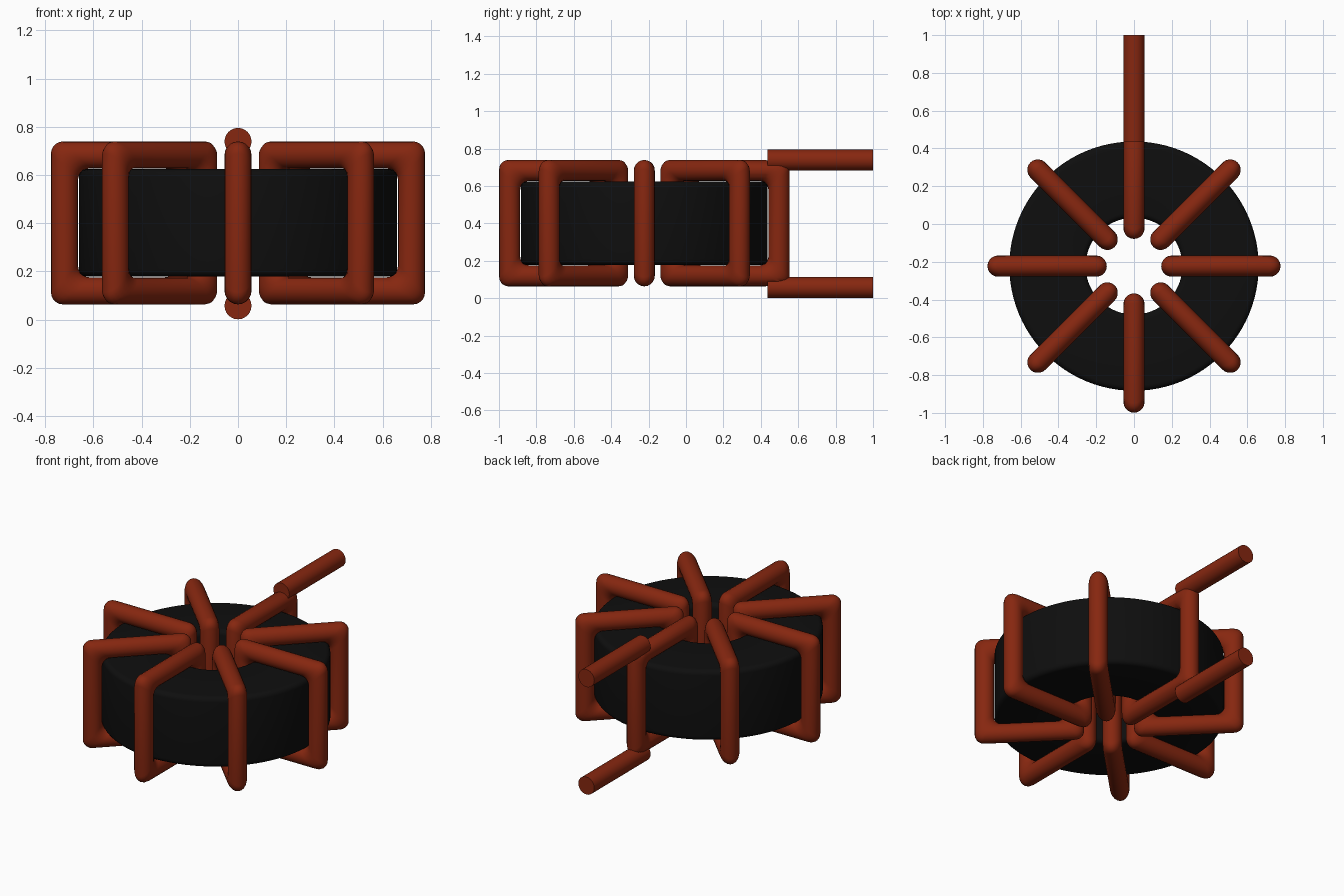
import bpy, bmesh
from math import sin, cos, pi
from mathutils import Matrix, Vector

cube = bpy.data.objects.get("Cube")
if cube:
    bpy.data.objects.remove(cube, do_unlink=True)

CENTRE_Y = -0.223
MID_Z = 0.401
WIRE = 0.056


def material(name, rgb):
    mat = bpy.data.materials.new(name)
    mat.use_nodes = True
    mat.diffuse_color = (*rgb, 1)
    mat.node_tree.nodes["Principled BSDF"].inputs["Base Color"].default_value = (*rgb, 1)
    return mat


copper = material("copper red", (0.24, 0.02, 0.005))
black = material("ferrite black", (0.0045, 0.0045, 0.0045))


def finish(name, bm, mat, matrix):
    bmesh.ops.recalc_face_normals(bm, faces=bm.faces[:])
    mesh = bpy.data.meshes.new(name)
    bm.to_mesh(mesh)
    bm.free()
    mesh.materials.append(mat)
    obj = bpy.data.objects.new(name, mesh)
    bpy.context.collection.objects.link(obj)
    obj.matrix_world = matrix
    bpy.ops.object.select_all(action="DESELECT")
    obj.select_set(True)
    bpy.context.view_layer.objects.active = obj
    bpy.ops.object.shade_smooth_by_angle(angle=0.7)
    return obj


def rounded_rect(cx, half_w, half_h, radius, steps=5):
    """Outline in the radial/height plane with rounded corners."""
    points = []
    for quarter, (sx, sz) in enumerate([(1, 1), (-1, 1), (-1, -1), (1, -1)]):
        for i in range(steps + 1):
            a = (quarter + i / steps) * pi / 2
            points.append((cx + sx * (half_w - radius) + radius * cos(a),
                           sz * (half_h - radius) + radius * sin(a)))
    return points


def bridge(bm, rings):
    """Join closed rings of vertices into a closed skin."""
    n, m = len(rings), len(rings[0])
    for i in range(n):
        a, b = rings[i], rings[(i + 1) % n]
        for j in range(m):
            k = (j + 1) % m
            bm.faces.new((a[j], a[k], b[k], b[j]))


# Ring core: rounded rectangle revolved around the vertical axis
bm = bmesh.new()
profile = rounded_rect(0.458, 0.202, 0.223, 0.03)
SEGMENTS = 96
rings = []
for s in range(SEGMENTS):
    a = 2 * pi * s / SEGMENTS
    rings.append([bm.verts.new((r * cos(a), r * sin(a), z)) for r, z in profile])
bridge(bm, rings)
finish("ring_core", bm, black, Matrix.Translation((0, CENTRE_Y, MID_Z)))


# Wire turns: round wire bent into a rectangle around the core
def wire_turn(index):
    bm = bmesh.new()
    rings = []
    for s in range(20):
        t = 2 * pi * s / 20
        offset, side = WIRE * cos(t), WIRE * sin(t)
        outline = rounded_rect(0.46, 0.26 + offset, 0.282 + offset, 0.05)
        rings.append([bm.verts.new((r, side, z)) for r, z in outline])
    bridge(bm, rings)
    if index == 2:
        # the rear turn is trimmed where the leads attach
        cut = 0.65
        bmesh.ops.bisect_plane(bm, geom=bm.verts[:] + bm.edges[:] + bm.faces[:],
                               plane_co=(cut, 0, 0), plane_no=(1, 0, 0))
        for v in bm.verts:
            if v.co.x > cut + 0.001:
                v.co.z = max(-0.311, min(0.311, v.co.z))
    place = Matrix.Translation((0, CENTRE_Y, MID_Z)) @ Matrix.Rotation(index * pi / 4, 4, "Z")
    finish(f"wire_turn_{index + 1}", bm, copper, place)


for i in range(8):
    wire_turn(i)

# Straight leads pointing to the back
for name, z in (("upper_lead", 0.739), ("lower_lead", 0.057)):
    bm = bmesh.new()
    bmesh.ops.create_cone(bm, cap_ends=True, segments=24, radius1=WIRE, radius2=WIRE, depth=0.565)
    place = Matrix.Translation((0, 0.7175, z)) @ Matrix.Rotation(pi / 2, 4, "X")
    finish(name, bm, copper, place)
